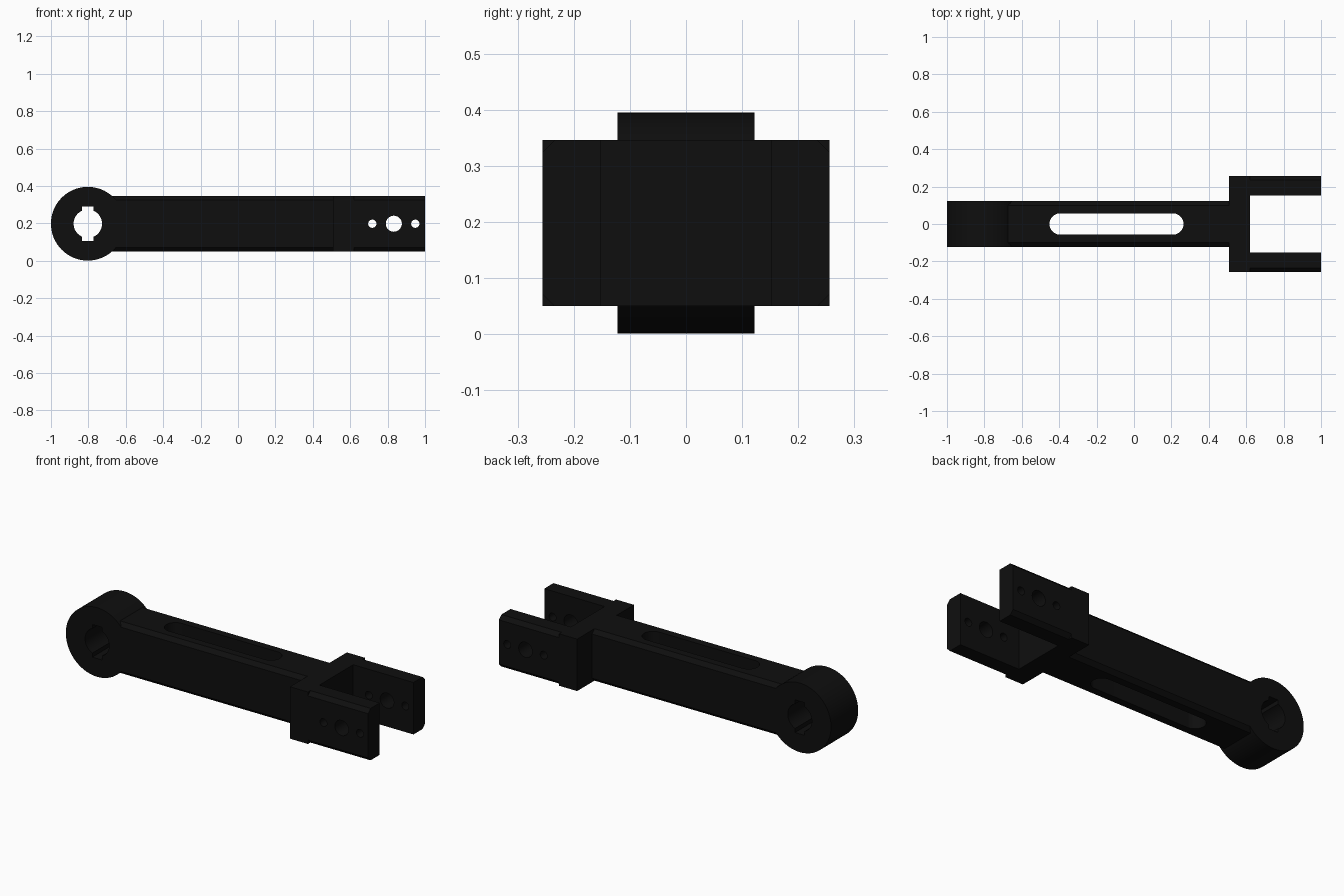
import bpy
import bmesh
from math import cos, sin, pi
from mathutils import Vector

if "Cube" in bpy.data.objects:
    bpy.data.objects.remove(bpy.data.objects["Cube"], do_unlink=True)

black = bpy.data.materials.new("matte black")
black.use_nodes = True
black.diffuse_color = (0.0045, 0.0045, 0.0045, 1)
black.node_tree.nodes["Principled BSDF"].inputs["Base Color"].default_value = black.diffuse_color

MID = 0.198                    # height of the centre line
HALF_H = 0.148                 # half height of beam and fork
EYE_X, EYE_R = -0.803, 0.197   # end eye
WIDTH = 0.122                  # half width of beam and eye
FORK_Y, GAP_Y = 0.256, 0.152   # fork outside and inside
BLOCK_X, GAP_X = 0.507, 0.62   # fork web start and end
CHAMFER = 0.022


def prism(name, points, axis, start, end):
    """Extrude a closed 2D profile along one axis."""
    place = {"x": lambda a, b, t: (t, a, b),
             "y": lambda a, b, t: (a, t, b),
             "z": lambda a, b, t: (a, b, t)}[axis]
    bm = bmesh.new()
    face = bm.faces.new([bm.verts.new(place(a, b, start)) for a, b in points])
    grown = bmesh.ops.extrude_face_region(bm, geom=[face])["geom"]
    step = Vector(place(0, 0, end - start))
    bmesh.ops.translate(bm, vec=step, verts=[g for g in grown if isinstance(g, bmesh.types.BMVert)])
    bmesh.ops.recalc_face_normals(bm, faces=bm.faces)
    mesh = bpy.data.meshes.new(name)
    bm.to_mesh(mesh)
    bm.free()
    mesh.materials.append(black)
    obj = bpy.data.objects.new(name, mesh)
    bpy.context.collection.objects.link(obj)
    return obj


def arc(cx, cy, r, a0=0, a1=2 * pi, n=64, closed=True):
    count = n if closed else n + 1
    return [(cx + r * cos(a0 + (a1 - a0) * i / n), cy + r * sin(a0 + (a1 - a0) * i / n))
            for i in range(count)]


def rect(x0, x1, y0, y1):
    return [(x0, y0), (x1, y0), (x1, y1), (x0, y1)]


def combine(target, other, operation):
    mod = target.modifiers.new(operation.lower(), "BOOLEAN")
    mod.operation, mod.object, mod.solver = operation, other, "EXACT"
    bpy.context.view_layer.objects.active = target
    bpy.ops.object.modifier_apply(modifier=mod.name)
    bpy.data.objects.remove(other, do_unlink=True)


low, high = MID - HALF_H, MID + HALF_H
c = CHAMFER

# Beam with four chamfered long edges
beam = [(-WIDTH + c, low), (WIDTH - c, low), (WIDTH, low + c), (WIDTH, high - c),
        (WIDTH - c, high), (-WIDTH + c, high), (-WIDTH, high - c), (-WIDTH, low + c)]
arm = prism("lever_arm", beam, "x", -0.71, BLOCK_X + 0.03)

# Round eye and fork web
combine(arm, prism("eye", arc(EYE_X, MID, EYE_R, n=96), "y", -WIDTH, WIDTH), "UNION")
combine(arm, prism("fork_web", rect(-FORK_Y, FORK_Y, low, high), "x", BLOCK_X, GAP_X), "UNION")

# Fork tines with chamfered outer edges
for side in (-1, 1):
    tine = [(GAP_Y, low), (FORK_Y - c, low), (FORK_Y, low + c),
            (FORK_Y, high - c), (FORK_Y - c, high), (GAP_Y, high)]
    combine(arm, prism("fork_tine", [(side * y, z) for y, z in tine], "x", GAP_X - 0.02, 1.0), "UNION")

# Shaft hole with two keyways
combine(arm, prism("shaft_hole", arc(EYE_X, MID, 0.076), "y", -0.4, 0.4), "DIFFERENCE")
combine(arm, prism("keyway", rect(EYE_X - 0.03, EYE_X + 0.03, MID - 0.093, MID + 0.093),
                   "y", -0.4, 0.4), "DIFFERENCE")

# Long slot through the beam
r = 0.057
slot = (arc(0.265 - r, 0, r, -pi / 2, pi / 2, 24, False)
        + arc(-0.452 + r, 0, r, pi / 2, 3 * pi / 2, 24, False))
combine(arm, prism("slot", slot, "z", -0.1, 0.6), "DIFFERENCE")

# Pin holes through both tines
for x, radius in ((0.718, 0.022), (0.833, 0.043), (0.948, 0.022)):
    combine(arm, prism("pin_hole", arc(x, MID, radius, n=40), "y", -0.4, 0.4), "DIFFERENCE")

bpy.ops.object.select_all(action="DESELECT")
arm.select_set(True)
bpy.context.view_layer.objects.active = arm
bpy.ops.object.shade_smooth_by_angle(angle=pi / 6)
